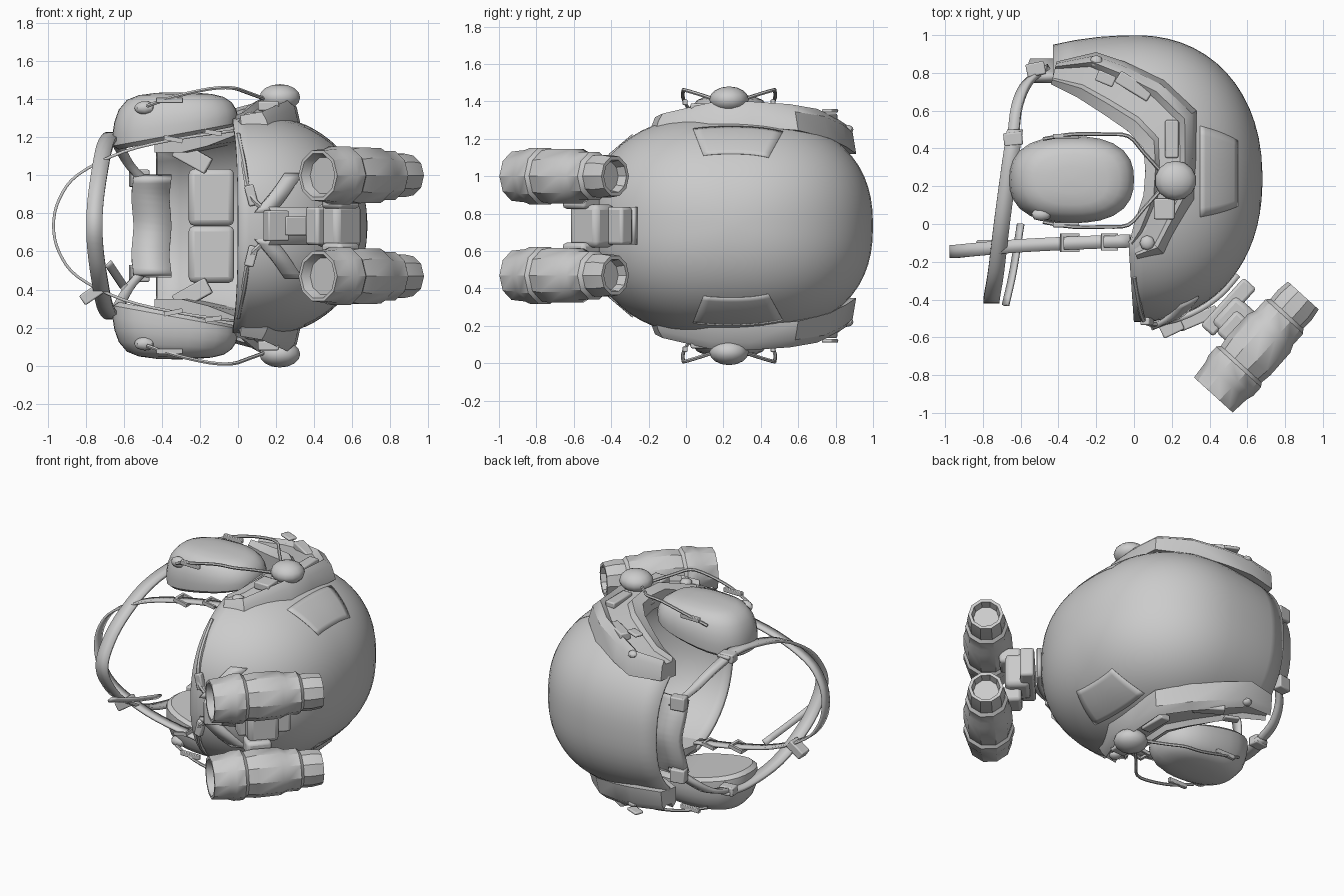
import bpy, bmesh, math
from math import sin, cos, pi, acos
from mathutils import Vector, Matrix

cube = bpy.data.objects.get("Cube")
if cube:
    bpy.data.objects.remove(cube, do_unlink=True)

MID = 0.735          # height of the symmetry plane; the helmet lies on its side
GREY = (0.6, 0.6, 0.6, 1)
mat = bpy.data.materials.new("plain grey")
mat.use_nodes = True
mat.diffuse_color = GREY
mat.node_tree.nodes["Principled BSDF"].inputs["Base Color"].default_value = GREY
made = []


def finish(name, bm, solid=0.0, bevel=0.0):
    bmesh.ops.recalc_face_normals(bm, faces=bm.faces[:])
    me = bpy.data.meshes.new(name)
    bm.to_mesh(me)
    bm.free()
    me.materials.append(mat)
    ob = bpy.data.objects.new(name, me)
    ob.location.z = MID
    bpy.context.collection.objects.link(ob)
    if solid:
        m = ob.modifiers.new("thickness", 'SOLIDIFY')
        m.thickness = abs(solid)
        m.offset = -1 if solid > 0 else 0
    if bevel:
        m = ob.modifiers.new("bevel", 'BEVEL')
        m.width, m.segments = bevel, 2
    made.append(ob)
    return ob


def loft(name, rings, closed=True, caps=(True, True), solid=0.0):
    bm = bmesh.new()
    rows = [[bm.verts.new(p) for p in r] for r in rings]
    n = len(rows[0])
    for a, b in zip(rows, rows[1:]):
        for i in range(n if closed else n - 1):
            j = (i + 1) % n
            bm.faces.new((a[i], a[j], b[j], b[i]))
    for row, cap in zip((rows[0], rows[-1]), caps):
        if cap and closed:
            bm.faces.new(row)
    return finish(name, bm, solid)


def box(name, loc, dims, turn=0.0, bevel=0.008, tilt=0.0):
    bm = bmesh.new()
    m = (Matrix.Translation(loc) @ Matrix.Rotation(turn, 4, 'Z')
         @ Matrix.Rotation(tilt, 4, 'Y') @ Matrix.Diagonal((*dims, 1)))
    bmesh.ops.create_cube(bm, size=1, matrix=m)
    return finish(name, bm, bevel=bevel)


def ball(name, loc, radii, seg=14):
    bm = bmesh.new()
    m = Matrix.Translation(loc) @ Matrix.Diagonal((*radii, 1))
    bmesh.ops.create_uvsphere(bm, u_segments=seg, v_segments=8, radius=1, matrix=m)
    return finish(name, bm)


def smooth_path(pts, steps=4):
    p = [Vector(q) for q in pts]
    p = [2 * p[0] - p[1]] + p + [2 * p[-1] - p[-2]]
    out = []
    for a, b, c, d in zip(p, p[1:], p[2:], p[3:]):
        for i in range(steps):
            t = i / steps
            out.append(0.5 * (2 * b + (c - a) * t + (2 * a - 5 * b + 4 * c - d) * t * t
                              + (3 * b - a - 3 * c + d) * t ** 3))
    return out + [p[-2]]


def ribbon(name, pts, width, thick=0.015):
    w = Vector(width) / 2
    return loft(name, [(p - w, p + w) for p in smooth_path(pts)], closed=False, solid=-thick)


def tube(name, pts, r, sides=6):
    path = smooth_path(pts, 3)
    rings = []
    for i, p in enumerate(path):
        d = path[min(i + 1, len(path) - 1)] - path[max(i - 1, 0)]
        q = d.to_track_quat('Z', 'Y')
        rings.append([p + q @ Vector((r * cos(a), r * sin(a), 0))
                      for a in (2 * pi * k / sides for k in range(sides))])
    return loft(name, rings)


def mirrored(pts):
    return list(pts) + [(x, y, -w) for x, y, w in reversed(pts[:-1])]


# Helmet surface: theta runs from crown to rim, phi runs around from the nape
def surface(theta, phi, grow=1.0):
    c, k = cos(phi), sin(phi)
    f = (abs(c) ** 2.4 + abs(k) ** 2.4) ** (-1 / 2.4)
    u = cos(theta)
    q = 2.2 if u > 0 else 2
    s = (1 - abs(u) ** q) ** (1 / q) * f
    return Vector((u * (0.68 if u > 0 else 1.2) * grow,
                   0.24 + 0.76 * s * c * grow, 0.6 * s * k * grow))


def rim(phi):
    y = surface(pi / 2, phi).y
    marks = ((-1, 0), (-0.53, 0), (-0.1, -0.03), (0.02, 0.06), (0.42, 0.06),
             (0.82, -0.43), (2, -0.43))
    for (a, xa), (b, xb) in zip(marks, marks[1:]):
        if a <= y <= b:
            x = xa + (xb - xa) * (y - a) / (b - a)
            return acos(x / (0.68 if x > 0 else 1.2))


ROWS, COLS = 18, 64
angles = [2 * pi * (i + 0.5) / COLS for i in range(COLS)]
loft("helmet_shell", [[surface(0.03 + (rim(a) - 0.03) * r / ROWS, a) for a in angles]
                      for r in range(ROWS + 1)], caps=(True, False), solid=0.025)

# Inner padding
for s in (1, -1):
    box("rear_pad", (-0.14, 0.85, 0.15 * s), (0.24, 0.14, 0.3), bevel=0.03)
    box("pad_tab", (-0.24, 0.76, 0.36 * s), (0.2, 0.04, 0.09), -0.2, 0.008, 0.5 * s)
ribbon("nape_pad", mirrored([(-0.45, 0.77, 0.26), (-0.46, 0.82, 0.15), (-0.45, 0.85, 0)]),
       (0.2, 0, 0), 0.05)

# Rail stations: outer x, outer y, inner x, inner y, top, base
STATIONS = ((-0.41, 0.86, -0.44, 0.74, 0.52, 0.385), (-0.2, 0.91, -0.3, 0.67, 0.54, 0.385),
            (-0.05, 0.86, -0.16, 0.58, 0.58, 0.42), (0.16, 0.76, -0.03, 0.49, 0.625, 0.47),
            (0.33, 0.6, 0.05, 0.4, 0.65, 0.51), (0.33, 0.35, 0.06, 0.28, 0.665, 0.53),
            (0.32, 0.13, 0.05, 0.15, 0.66, 0.53), (0.16, -0.16, 0, 0, 0.6, 0.52),
            (0.02, -0.19, -0.02, -0.08, 0.58, 0.52))
SECTION = ((0, -1), (0.08, -0.04), (0.22, 0), (0.32, -0.03), (0.72, -0.03), (0.8, 0),
           (1, -0.03), (1, -1))


def rail_ring(st, s):
    ox, oy, ix, iy, top, base = st
    return [(ox + (ix - ox) * t, oy + (iy - oy) * t, s * (base if d == -1 else top + d))
            for t, d in SECTION]


CUP = ((0.9, 0.46), (0.99, 0.48), (1, 0.53), (0.97, 0.58), (0.9, 0.63), (0.77, 0.67),
       (0.58, 0.69), (0.3, 0.7), (0.04, 0.702))


def cup_ring(scale, w, s):
    ring = []
    for i in range(28):
        a = 2 * pi * i / 28
        f = (abs(cos(a)) ** 2.5 + abs(sin(a)) ** 2.5) ** -0.4
        dx = 0.33 * scale * f * cos(a)
        ring.append((dx - 0.33, 0.235 + 0.23 * scale * f * sin(a),
                     s * (w + 0.8 * dx * (0.71 - w))))
    return ring


def buckle(name, loc, size, rot=0.0):
    bm = bmesh.new()
    turn = (Matrix.Translation(loc) @ Matrix.Rotation(rot, 4, 'Y')
            @ Matrix.Rotation(pi / 4, 4, 'Z'))
    rings = [(size * 0.7, 0.012), (size * 0.7, -0.012), (size * 0.48, -0.012), (size * 0.48, 0.012)]
    rows = [[bm.verts.new(turn @ Vector((r * cos(k * pi / 2), r * sin(k * pi / 2), h)))
             for k in range(4)] for r, h in rings]
    for a, b in zip(rows, rows[1:] + rows[:1]):
        for i in range(4):
            bm.faces.new((a[i], a[i - 1], b[i - 1], b[i]))
    finish(name, bm)


# Goggle axis, tilted up from the brow
START = Vector((0.42, -0.905, 0))
AXIS = Vector((0.48, 0.53, 0)).normalized()
ACROSS = Vector((AXIS.y, -AXIS.x, 0))
TURN = -0.736
BARREL = ((0.05, 0.1), (0, 0.12), (0, 0.138), (0.1, 0.147), (0.14, 0.16), (0.2, 0.16),
          (0.22, 0.145), (0.28, 0.154), (0.44, 0.152), (0.48, 0.135), (0.56, 0.135),
          (0.58, 0.117), (0.64, 0.12), (0.71, 0.11), (0.71, 0.09), (0.66, 0.08))

for s in (1, -1):
    # Side rails and fittings
    loft("side_rail", [rail_ring(st, s) for st in STATIONS])
    box("rail_block", (0.16, 0.08, 0.63 * s), (0.11, 0.11, 0.05))
    box("rail_clamp", (0, 0.73, 0.575 * s), (0.2, 0.07, 0.05), -0.55)
    box("rail_slot", (0.2, 0.45, 0.63 * s), (0.07, 0.2, 0.04))
    box("rail_pin", (-0.15, 0.77, 0.615 * s), (0.1, 0.06, 0.02), -0.4)
    ball("rear_screw", (-0.2, 0.86, 0.515 * s), (0.035, 0.035, 0.025), 8)
    ball("front_screw", (0.07, -0.1, 0.575 * s), (0.04, 0.04, 0.025), 8)
    ball("pivot_knob", (0.22, 0.23, 0.675 * s), (0.11, 0.105, 0.07))
    # Thin surface patch
    loft("shell_patch", [[surface(0.63 + 0.4 * r / 8, s * (1.16 + 0.71 * c / 10), 1.002)
                          for c in range(11)] for r in range(9)], closed=False, solid=0.002)
    # Ear cups with their wire arms
    loft("ear_cup", [cup_ring(sc, w, s) for sc, w in CUP])
    ball("cup_knob", (-0.49, 0.05, 0.62 * s), (0.055, 0.035, 0.035), 8)
    for y in (0.22, 0.3):
        box("cup_slot", (-0.52, y, 0.645 * s), (0.05, 0.03, 0.03), bevel=0.004)
    for d in (1, -1):
        tube("cup_wire", [(0.16, 0.23 + 0.03 * d, 0.66 * s), (0.05, 0.23 + 0.15 * d, 0.7 * s),
                          (-0.03, 0.23 + 0.235 * d, 0.725 * s), (-0.15, 0.23 + 0.245 * d, 0.72 * s),
                          (-0.33, 0.23 + 0.245 * d, 0.68 * s), (-0.48, 0.23 + 0.22 * d, 0.63 * s)],
             0.01)
        box("wire_clip", (-0.36, 0.23 + 0.235 * d, 0.66 * s), (0.14, 0.025, 0.03), bevel=0.004)
    # Strap hardware
    buckle("front_buckle", (-0.13, -0.095, 0.49 * s), 0.09, 0.15 * s)
    buckle("strap_buckle", (-0.34, -0.1, 0.455 * s), 0.1, 0.2 * s)
    box("strap_lock", (-0.64, 0.45, 0.46 * s), (0.1, 0.07, 0.06), 0.1)
    box("nape_lock", (-0.52, 0.82, 0.25 * s), (0.1, 0.07, 0.09), 0.2)
    ribbon("nape_strap", [(-0.48, 0.82, 0.22 * s), (-0.57, 0.74, 0.32 * s), (-0.62, 0.62, 0.41 * s),
                          (-0.64, 0.46, 0.46 * s)], (0.06, 0.03, 0), 0.03)
    # Cord over the brow
    tube("brow_cord", [(0, -0.28, 0.48 * s), (0.03, -0.445, 0.33 * s), (0.06, -0.52, 0.17 * s),
                       (0.14, -0.53, 0.08 * s)], 0.014)
    box("cord_clip", (0.07, -0.515, 0.16 * s), (0.05, 0.04, 0.11), tilt=-0.25 * s)
    # Goggle barrels
    rings = []
    for t, r in BARREL:
        mid = START + AXIS * t + Vector((0, 0, 0.265 * s))
        rings.append([mid + ACROSS * r * cos(a) + Vector((0, 0, r * sin(a)))
                      for a in (2 * pi * k / 10 for k in range(10))])
    loft("goggle_barrel", rings)
    box("barrel_bracket", (0.54, -0.56, 0.14 * s), (0.14, 0.16, 0.1), TURN, 0.02)
    # Mount wings hugging the brow
    ribbon("mount_wing", [(0.14, -0.53, 0.07 * s), (0.22, -0.485, 0.17 * s),
                          (0.29, -0.4, 0.27 * s)], (0.1, 0.04, 0), 0.03)

# Chin band, front strap and loose end
ribbon("chin_band", mirrored([(-0.63, 0.5, 0.47), (-0.66, 0.3, 0.48), (-0.7, 0, 0.42),
                              (-0.73, -0.25, 0.27), (-0.75, -0.37, 0.12), (-0.755, -0.41, 0)]),
       (0.085, 0, 0), 0.02)
ribbon("front_strap", mirrored([(-0.02, -0.09, 0.5), (-0.3, -0.1, 0.46), (-0.6, -0.115, 0.39),
                                (-0.84, -0.135, 0.27), (-0.94, -0.145, 0.14),
                                (-0.97, -0.145, 0)]), (0, 0.07, 0), 0.015)
ribbon("loose_strap", [(-0.6, 0, -0.32), (-0.64, -0.25, -0.26), (-0.68, -0.43, -0.2)],
       (0.03, 0, 0.03))
box("chin_clip", (-0.77, -0.125, -0.36), (0.12, 0.08, 0.06), tilt=-0.6)

# Goggle mount and bridge
ribbon("mount_plate", [surface(acos(x / 0.68), pi, 1.02) for x in (0.14, 0.25, 0.36, 0.46, 0.54)],
       (0, 0, 0.2), 0.03)
box("mount_foot", (0.2, -0.55, 0), (0.12, 0.07, 0.16), 0.45)
box("mount_arm", (0.34, -0.5, 0), (0.22, 0.06, 0.1), 0.4)
box("bridge_plate", (0.5, -0.44, 0), (0.09, 0.34, 0.2), TURN, 0.015)
box("bridge_body", (0.53, -0.5, 0), (0.16, 0.2, 0.23), TURN, 0.03)

bpy.ops.object.select_all(action='DESELECT')
for ob in made:
    ob.select_set(True)
bpy.context.view_layer.objects.active = made[0]
bpy.ops.object.shade_smooth_by_angle(angle=math.radians(35))
